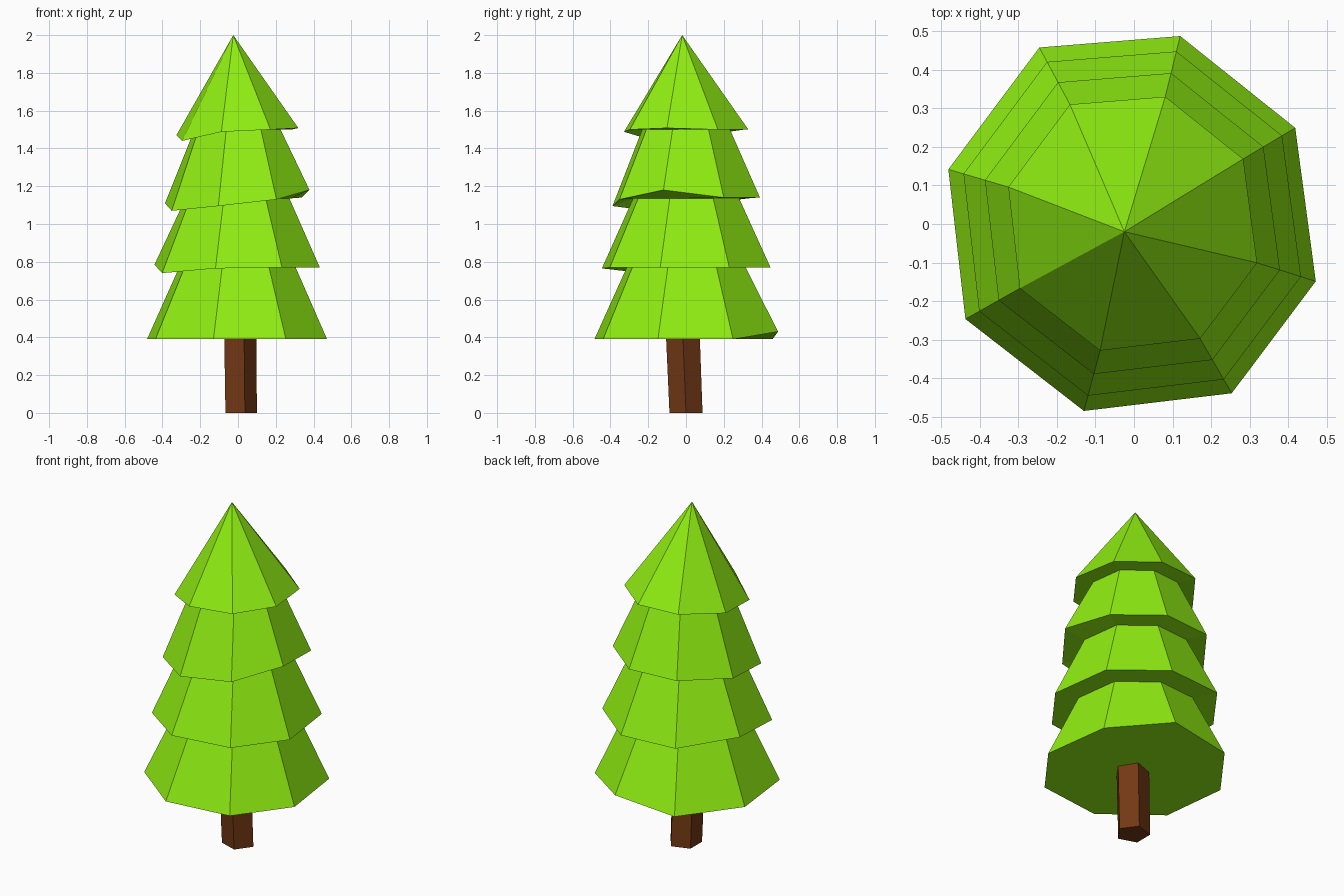
import bpy
import bmesh
from math import cos, sin, radians

if "Cube" in bpy.data.objects:
    bpy.data.objects.remove(bpy.data.objects["Cube"])


def material(name, color):
    mat = bpy.data.materials.new(name)
    mat.diffuse_color = (*color, 1)
    mat.use_nodes = True
    mat.node_tree.nodes["Principled BSDF"].inputs["Base Color"].default_value = mat.diffuse_color
    return mat


def finish(bm, name, mat):
    bmesh.ops.recalc_face_normals(bm, faces=bm.faces)
    mesh = bpy.data.meshes.new(name)
    bm.to_mesh(mesh)
    bm.free()
    mesh.materials.append(mat)
    bpy.context.collection.objects.link(bpy.data.objects.new(name, mesh))


def ring(bm, radius, heights, angles, factors, center=(0, 0)):
    return [bm.verts.new((center[0] + radius * f * cos(radians(a)),
                          center[1] + radius * f * sin(radians(a)), z))
            for a, f, z in zip(angles, factors, heights)]


def bridge(bm, low, high):
    n = len(low)
    for i in range(n):
        j = (i + 1) % n
        bm.faces.new((low[i], low[j], high[j], high[i]))


# Foliage: stacked, slightly uneven octagonal skirts in one closed shell
angles = [-17.5, 30.8, 76.2, 118.2, 163.6, 209.4, 255, 300]
factors = [0.985, 0.97, 1.0, 1.035, 1.0, 1.0, 1.0, 1.01]
flat = [0] * 8
tiers = [  # rim radius, rim height, height offsets, top radius, top height
    (0.502, 0.39, [0, 0, 0.04, 0, 0, 0, 0, 0], 0.325, 0.77),
    (0.461, 0.77, [0, 0, 0, 0, 0.015, -0.03, -0.005, 0], 0.29, 1.135),
    (0.403, 1.14, [0.04, 0, 0, 0, -0.03, -0.07, -0.045, -0.01], 0.24, 1.5),
    (0.340, 1.50, [0.008, 0, 0, 0, -0.03, -0.06, -0.012, 0], None, 2.0),
]
bm = bmesh.new()
previous = None
for radius, z, offsets, top_radius, top_z in tiers:
    rim = ring(bm, radius, [z + d for d in offsets], angles, factors)
    if previous:
        bridge(bm, previous, rim)
    else:
        bm.faces.new(rim[::-1])
    if top_radius:
        previous = ring(bm, top_radius, [top_z] * 8, angles, factors)
        bridge(bm, rim, previous)
    else:
        apex = bm.verts.new((-0.025, -0.02, top_z))
        for i in range(8):
            bm.faces.new((rim[i], rim[(i + 1) % 8], apex))
finish(bm, "foliage", material("leaf_green", (0.28, 0.86, 0.006)))

# Trunk: slightly leaning five-sided post
bm = bmesh.new()
sides = [72 * i for i in range(5)]
base = ring(bm, 0.092, [0] * 5, sides, [1] * 5, (0.008, 0))
top = ring(bm, 0.094, [0.42] * 5, sides, [1] * 5, (0.003, -0.017))
bridge(bm, base, top)
bm.faces.new(base[::-1])
bm.faces.new(top)
finish(bm, "trunk", material("bark_brown", (0.17, 0.04, 0.007)))
